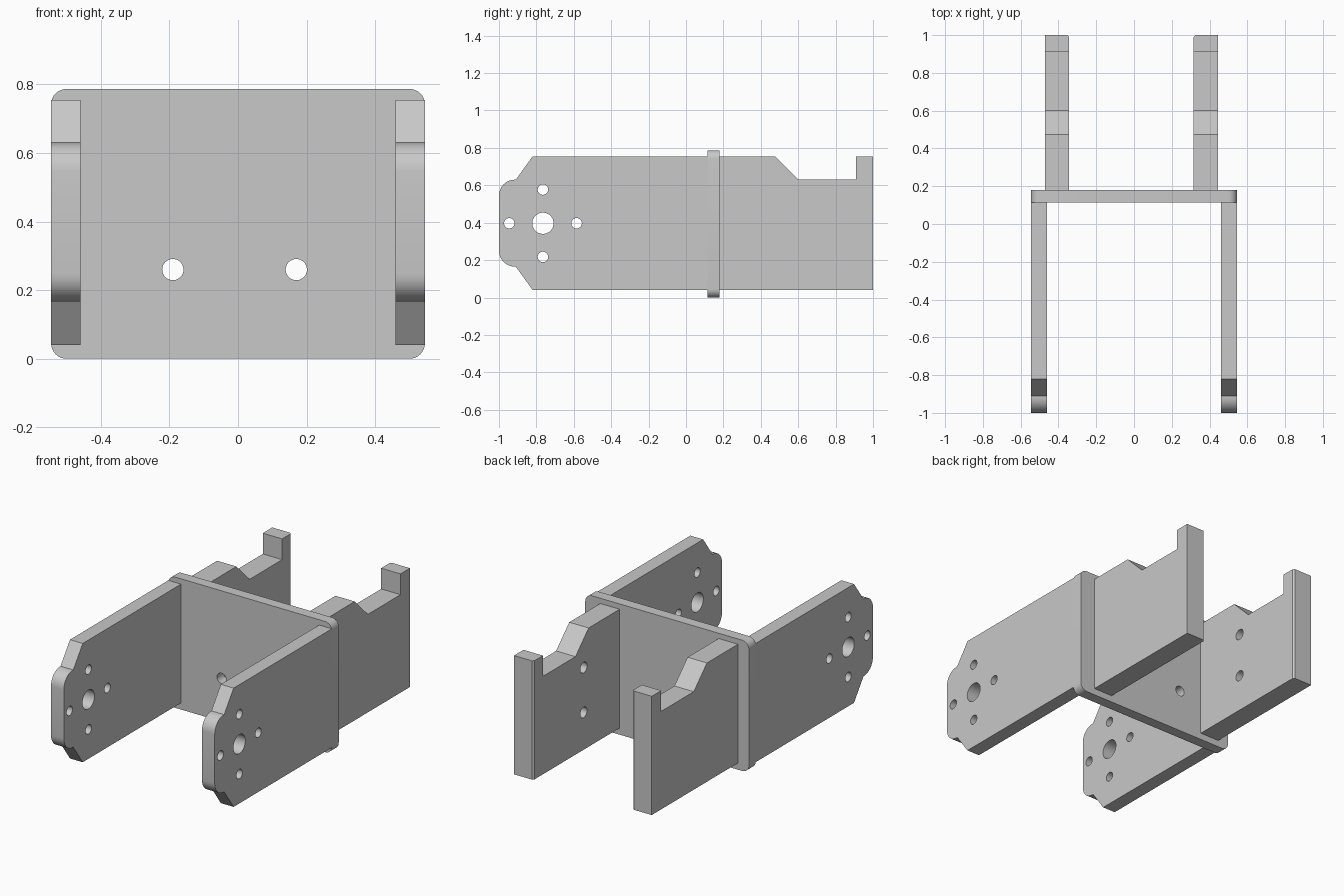
import bpy, bmesh, math
from mathutils import Vector

cube = bpy.data.objects.get("Cube")
if cube:
    bpy.data.objects.remove(cube, do_unlink=True)

grey = bpy.data.materials.new("light grey plastic")
grey.use_nodes = True
grey.diffuse_color = (0.58, 0.58, 0.58, 1)
grey.node_tree.nodes["Principled BSDF"].inputs["Base Color"].default_value = grey.diffuse_color


def arc(cu, cv, r, start, end, n=8):
    """Points on a circular arc, angles in degrees."""
    angles = [math.radians(start + (end - start) * i / n) for i in range(n + 1)]
    return [(cu + r * math.cos(a), cv + r * math.sin(a)) for a in angles]


def prism(name, profile, axis, lo, hi):
    """Extrude a profile along X (points are y, z) or Y (points are x, z)."""
    def place(u, v, w):
        return Vector((w, u, v)) if axis == "X" else Vector((u, w, v))

    bm = bmesh.new()
    base = bm.faces.new([bm.verts.new(place(u, v, lo)) for u, v in profile])
    ext = bmesh.ops.extrude_face_region(bm, geom=[base])["geom"]
    moved = [g for g in ext if isinstance(g, bmesh.types.BMVert)]
    bmesh.ops.translate(bm, verts=moved, vec=place(0, 0, hi - lo))
    bmesh.ops.recalc_face_normals(bm, faces=bm.faces[:])
    mesh = bpy.data.meshes.new(name)
    bm.to_mesh(mesh)
    bm.free()
    mesh.materials.append(grey)
    obj = bpy.data.objects.new(name, mesh)
    bpy.context.collection.objects.link(obj)
    return obj


def activate(obj):
    bpy.ops.object.select_all(action="DESELECT")
    obj.select_set(True)
    bpy.context.view_layer.objects.active = obj


def drill(obj, holes, axis, lo, hi):
    """Cut round holes given as (u, v, radius) between lo and hi."""
    for u, v, r in holes:
        cutter = prism("hole_cutter", arc(u, v, r, 0, 360, 32)[:-1], axis, lo, hi)
        cutter.hide_render = True
        mod = obj.modifiers.new("hole", "BOOLEAN")
        mod.operation, mod.solver, mod.object = "DIFFERENCE", "EXACT", cutter
        activate(obj)
        bpy.ops.object.modifier_apply(modifier=mod.name)
        bpy.data.objects.remove(cutter, do_unlink=True)


def finish(obj):
    activate(obj)
    bpy.ops.object.shade_smooth_by_angle(angle=math.radians(30))


MID = 0.397           # height of the arm centre line
LOW, TOP = 0.04, 0.755
FRONT, BACK = 0.115, 0.18   # faces of the cross plate

# Cross plate with rounded corners and two screw holes
R, W, H = 0.045, 0.545, 0.787
outline = (arc(W - R, R, R, -90, 0) + arc(W - R, H - R, R, 0, 90)
           + arc(R - W, H - R, R, 90, 180) + arc(R - W, R, R, 180, 270))
plate = prism("cross_plate", outline, "Y", FRONT, BACK)
drill(plate, [(x, 0.26, 0.031) for x in (-0.19, 0.17)], "Y", 0, 0.3)
finish(plate)

# Front arms with stepped, rounded ends and a hub hole ringed by four screw holes
hub = -0.765
arm_profile = ([(FRONT, TOP), (-0.82, TOP), (-0.91, 0.63)]
               + arc(-0.915, 0.545, 0.085, 90, 180)
               + arc(-0.915, 0.25, 0.085, 180, 270)
               + [(-0.91, 0.165), (-0.82, LOW), (FRONT, LOW)])
arm_holes = [(hub, MID, 0.057)] + [(u, v, 0.028) for u, v in arc(hub, MID, 0.18, 0, 270, 3)]
for side, lo, hi in (("right", -W, -0.46), ("left", 0.46, W)):
    arm = prism("front_arm_" + side, arm_profile, "X", lo, hi)
    drill(arm, arm_holes, "X", lo - 0.1, hi + 0.1)
    finish(arm)

# Rear arms with a notched top, a chamfered inner edge and blind inner holes
rear_profile = [(BACK, LOW), (1, LOW), (1, TOP), (0.91, TOP),
                (0.91, 0.63), (0.6, 0.63), (0.475, TOP), (BACK, TOP)]
for side, inner, outer in (("right", -0.343, -0.472), ("left", 0.316, 0.445)):
    rear = prism("rear_arm_" + side, rear_profile, "X", min(inner, outer), max(inner, outer))
    bm = bmesh.new()
    bm.from_mesh(rear.data)
    corner = [e for e in bm.edges
              if all(abs(v.co.x - inner) < 0.001 and v.co.y > 0.999 for v in e.verts)]
    bmesh.ops.bevel(bm, geom=corner, offset=0.01, segments=1, affect="EDGES")
    bm.to_mesh(rear.data)
    bm.free()
    inward = 1 if inner > outer else -1
    ends = sorted((inner + 0.05 * inward, inner - 0.06 * inward))
    drill(rear, [(0.522, z, 0.032) for z in (0.265, 0.535)], "X", *ends)
    finish(rear)
